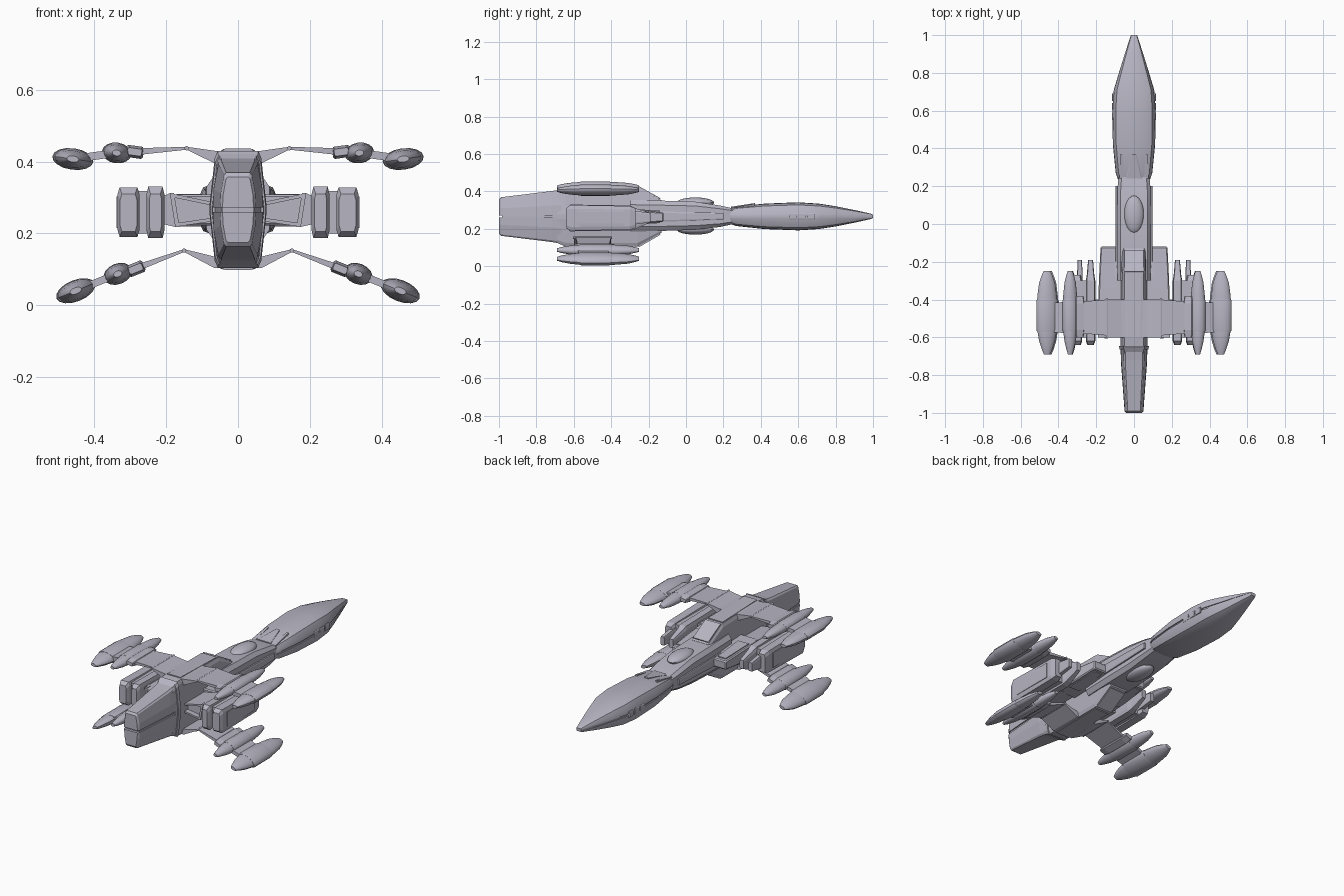
import bpy, bmesh, math
from mathutils import Matrix, Vector

if "Cube" in bpy.data.objects:
    bpy.data.objects.remove(bpy.data.objects["Cube"])

hull = bpy.data.materials.new("lavender_grey_hull")
hull.use_nodes = True
hull.diffuse_color = (0.47, 0.46, 0.54, 1)
hull.node_tree.nodes["Principled BSDF"].inputs["Base Color"].default_value = hull.diffuse_color

# Unit cross-sections: x from -1 to 1, z from 0 to 1
BOX = [(-1, 0), (1, 0), (1, 1), (-1, 1)]
CHAMFER = [(-.8, 0), (.8, 0), (1, .15), (1, .85), (.8, 1), (-.8, 1), (-1, .85), (-1, .15)]
HEX = [(-.78, 0), (.78, 0), (.9, .06), (1.1, .46), (1.1, .54), (.9, .94),
       (.78, 1), (-.78, 1), (-.9, .94), (-1.1, .54), (-1.1, .46), (-.9, .06)]
SHELL = [(-1, 0), (1, 0), (.97, .35), (.84, .8), (.55, .97), (0, 1),
         (-.55, .97), (-.84, .8), (-.97, .35)]
ROUND = [(math.cos(a * math.pi / 8), .5 + .5 * math.sin(a * math.pi / 8)) for a in range(16)]


def finish(name, bm, mirror=False, bevel=0, smooth=False):
    bmesh.ops.recalc_face_normals(bm, faces=bm.faces)
    mesh = bpy.data.meshes.new(name)
    bm.to_mesh(mesh)
    bm.free()
    mesh.materials.append(hull)
    ob = bpy.data.objects.new(name, mesh)
    bpy.context.collection.objects.link(ob)
    if bevel:
        mod = ob.modifiers.new("edge_bevel", "BEVEL")
        mod.width, mod.segments, mod.limit_method = bevel, 1, 'ANGLE'
    if mirror:
        ob.modifiers.new("mirror", "MIRROR").use_mirror_merge = False
    if smooth:
        bpy.ops.object.select_all(action='DESELECT')
        ob.select_set(True)
        bpy.context.view_layer.objects.active = ob
        bpy.ops.object.shade_smooth_by_angle(angle=math.radians(32))
    return ob


def skin(rings):
    """Join equal rings of points into a closed solid."""
    bm = bmesh.new()
    loops = [[bm.verts.new(p) for p in ring] for ring in rings]
    for a, b in zip(loops, loops[1:]):
        for i in range(len(a)):
            j = (i + 1) % len(a)
            bm.faces.new((a[i], a[j], b[j], b[i]))
    bm.faces.new(loops[0])
    bm.faces.new(loops[-1][::-1])
    return bm


def loft(name, profile, stations, cx=0, matrix=None, **kw):
    """Stations are (y, half width, z low, z high)."""
    bm = skin([[(cx + u * w, y, lo + v * (hi - lo)) for u, v in profile]
               for y, w, lo, hi in stations])
    if matrix:
        bm.transform(matrix)
    return finish(name, bm, **kw)


def slab(name, outline, y0, y1, **kw):
    """Extrude an x-z outline along y."""
    return finish(name, skin([[(x, y, z) for x, z in outline] for y in (y0, y1)]), **kw)


def plate(name, corners, depth, **kw):
    """Thin raised panel on four corners."""
    pts = [Vector(c) for c in corners]
    n = (pts[1] - pts[0]).cross(pts[2] - pts[0]).normalized() * depth
    return finish(name, skin([pts, [p + n for p in pts]]), **kw)


# Nose: two shells either side of a recessed seam
outline = [(.235, .085, .04), (.27, .097, .052), (.42, .112, .068), (.6, .115, .075),
           (.71, .107, .068), (.8, .08, .054), (.9, .049, .034), (.99, .02, .014), (1, .016, .009)]
MID = .267
loft("nose_upper_shell", SHELL, [(y, w, MID + .005, MID + h) for y, w, h in outline], smooth=True)
loft("nose_lower_shell", SHELL, [(y, w, MID - .005, MID - h) for y, w, h in outline], smooth=True)
loft("nose_seam_core", BOX, [(y, w * .94, MID - .007, MID + .007) for y, w, h in outline])
for i in range(3):
    y = .57 + i * .05
    loft("nose_side_vent", CHAMFER, [(y - .02, .012, .25, .284), (y + .02, .012, .25, .284)],
         cx=.104, mirror=True)
loft("nose_rear_wedge", CHAMFER, [(.24, .045, .29, .318), (.37, .012, .32, .338)])
loft("nose_rear_side_wedge", BOX, [(.24, .012, .28, .31), (.37, .006, .31, .335)], cx=.065, mirror=True)

# Neck with oval domes above and below
loft("neck", CHAMFER, [(-.3, .088, .185, .355), (-.1, .09, .19, .35), (.05, .088, .195, .345),
                       (.18, .088, .21, .325), (.25, .082, .225, .31)], smooth=True)
for name, z in (("neck_top_dome", .34), ("neck_bottom_dome", .197)):
    bm = bmesh.new()
    bmesh.ops.create_uvsphere(bm, u_segments=24, v_segments=12, radius=1)
    bm.transform(Matrix.Translation((0, .05, z)) @ Matrix.Diagonal((.052, .1, .028, 1)))
    finish(name, bm, smooth=True)
loft("neck_side_rail", CHAMFER, [(-.2, .012, .235, .295), (.2, .012, .25, .285)], cx=.087, mirror=True)

# Tall central hull and tail
loft("main_hull", HEX, [(-.69, .064, .125, .402), (-.65, .066, .108, .425), (-.6, .066, .103, .43),
                        (-.26, .066, .105, .425), (-.13, .068, .18, .352)])
for top, lo, hi in (("upper", .272, 1), ("lower", .26, -1)):
    loft("tail_" + top + "_half", [(-1, 0), (1, 0), (.97, .4), (.78, .93), (.66, 1),
                                   (-.66, 1), (-.78, .93), (-.97, .4)],
         [(-1, .043, lo, lo + hi * .085), (-.99, .05, lo, lo + hi * .097),
          (-.72, .07, lo, lo + hi * .13), (-.66, .07, lo, lo + hi * .14)])
loft("tail_seam_core", BOX, [(-.985, .045, .255, .277), (-.68, .064, .255, .277)])
loft("tail_exhaust_panel", CHAMFER, [(-1, .034, .285, .345), (-.98, .034, .285, .345)])
loft("hull_collar", HEX, [(-.665, .07, .115, .415), (-.645, .072, .104, .43)])
loft("spine_panel", CHAMFER, [(-.6, .042, .425, .436), (-.27, .048, .42, .431)])
loft("belly_panel", CHAMFER, [(-.6, .042, .098, .107), (-.27, .048, .1, .109)])
plate("top_window", [(-.05, -.255, .422), (.05, -.255, .422), (.05, -.14, .358), (-.05, -.14, .358)], .007)
plate("bottom_window", [(-.05, -.14, .175), (.05, -.14, .175), (.05, -.255, .108), (-.05, -.255, .108)], .007)

# Horizontal stub wings with framed ends and panels
loft("stub_wing_front", BOX, [(-.42, .068, .222, .308), (-.28, .063, .225, .302), (-.12, .055, .238, .288)],
     cx=.122, mirror=True, bevel=.006)
plate("stub_wing_top_panel", [(.102, -.34, .304), (.172, -.34, .304), (.162, -.14, .291), (.11, -.14, .291)],
      .006, mirror=True)
plate("stub_wing_bottom_panel", [(.11, -.14, .237), (.162, -.14, .237), (.172, -.34, .225), (.102, -.34, .225)],
      .006, mirror=True)
frame = [(.06, .235), (.175, .218), (.205, .225), (.205, .305), (.19, .312), (.06, .285)]
slab("stub_wing_rear", frame, -.57, -.4, mirror=True)
for name, a, b in (("top", (.06, .285), (.19, .312)), ("bottom", (.06, .235), (.175, .218)),
                   ("outer", (.19, .312), (.175, .218))):
    inset = .01 if name == "bottom" else -.01
    bar = [a, b, (b[0] - (.012 if name == "outer" else 0), b[1] + (0 if name == "outer" else inset)),
           (a[0] - (.012 if name == "outer" else 0), a[1] + (0 if name == "outer" else inset))]
    slab("stub_wing_frame_" + name, bar, -.6, -.56, mirror=True)

# Side engine boxes
loft("engine_inner_box", CHAMFER, [(-.64, .017, .205, .31), (-.62, .025, .187, .33), (-.3, .025, .19, .325),
                                   (-.27, .02, .2, .31), (-.19, .013, .235, .285)], cx=.23, mirror=True)
loft("engine_core", BOX, [(-.6, .02, .2, .318), (-.3, .02, .2, .318)], cx=.265, mirror=True)
loft("engine_outer_box", CHAMFER, [(-.64, .023, .205, .31), (-.62, .031, .19, .328), (-.3, .029, .195, .322),
                                   (-.27, .022, .205, .31)], cx=.305, mirror=True)
loft("engine_outer_prong", CHAMFER, [(-.3, .015, .22, .3), (-.19, .012, .235, .285)], cx=.287, mirror=True)
loft("engine_side_panel", CHAMFER, [(-.58, .005, .215, .303), (-.33, .005, .215, .303)], cx=.334, mirror=True)

# Four wings, each with a root, an outer blade and two pods
POD = [(-.69, .3, .3), (-.665, .5, .55), (-.62, .76, .8), (-.57, .92, .95), (-.47, 1, 1),
       (-.38, .93, .95), (-.31, .76, .78), (-.27, .5, .5), (-.25, .33, .3)]


def pod(name, x, z, w, h, tilt):
    m = Matrix.Translation((x, 0, z)) @ Matrix.Rotation(math.radians(tilt), 4, 'Y')
    loft(name, ROUND, [(y, w * a, -h * b, h * b) for y, a, b in POD], matrix=m, mirror=True, smooth=True)
    loft(name + "_band", ROUND, [(y, w * s, -h * s, h * s) for y, s in
                                 ((-.57, .97), (-.56, 1.03), (-.41, 1.03), (-.4, .97))],
         matrix=m, mirror=True, smooth=True)


def wing(side, root, under, kink, inner, outer, tilt):
    s = 1 if side == "upper" else -1
    kx, kz = kink
    (ix, iz), (ox, oz) = inner, outer
    slab(side + "_wing_root", [(.04, root), (.065, root), (kx, kz + s * .004), (kx, kz - s * .004),
                               (.065, under), (.04, under)], -.6, -.4, mirror=True)
    t = .011
    rings = [[(x, y0, z - h), (x, y1, z - h), (x, y1, z + h), (x, y0, z + h)] for x, z, h, y0, y1 in
             ((kx, kz, .004, -.59, -.4), (ix - .07, iz + (kz - iz) * .35, .009, -.58, -.41),
              (ix, iz, t, -.58, -.41), (ox, oz, t, -.57, -.42))]
    finish(side + "_wing_blade", skin(rings), mirror=True)
    loft(side + "_wing_hinge", ROUND, [(-.605, .006, kz - .006, kz + .006),
                                       (-.395, .006, kz - .006, kz + .006)], cx=kx, mirror=True)
    m = Matrix.Translation((ix - .05, 0, iz + (kz - iz) * .22)) @ Matrix.Rotation(math.radians(tilt), 4, 'Y')
    loft(side + "_wing_fairing", CHAMFER, [(-.6, .02, -.01, .01), (-.56, .025, -.017, .017),
                                           (-.42, .025, -.017, .017), (-.38, .02, -.01, .01)],
         matrix=m, mirror=True)
    pod(side + "_inner_pod", ix, iz, .04, .028, tilt)
    pod(side + "_outer_pod", ox, oz, .056, .029, tilt)


wing("upper", .43, .395, (.143, .437), (.338, .424), (.46, .407), -8)
wing("lower", .103, .135, (.15, .152), (.335, .087), (.452, .04), 22)
